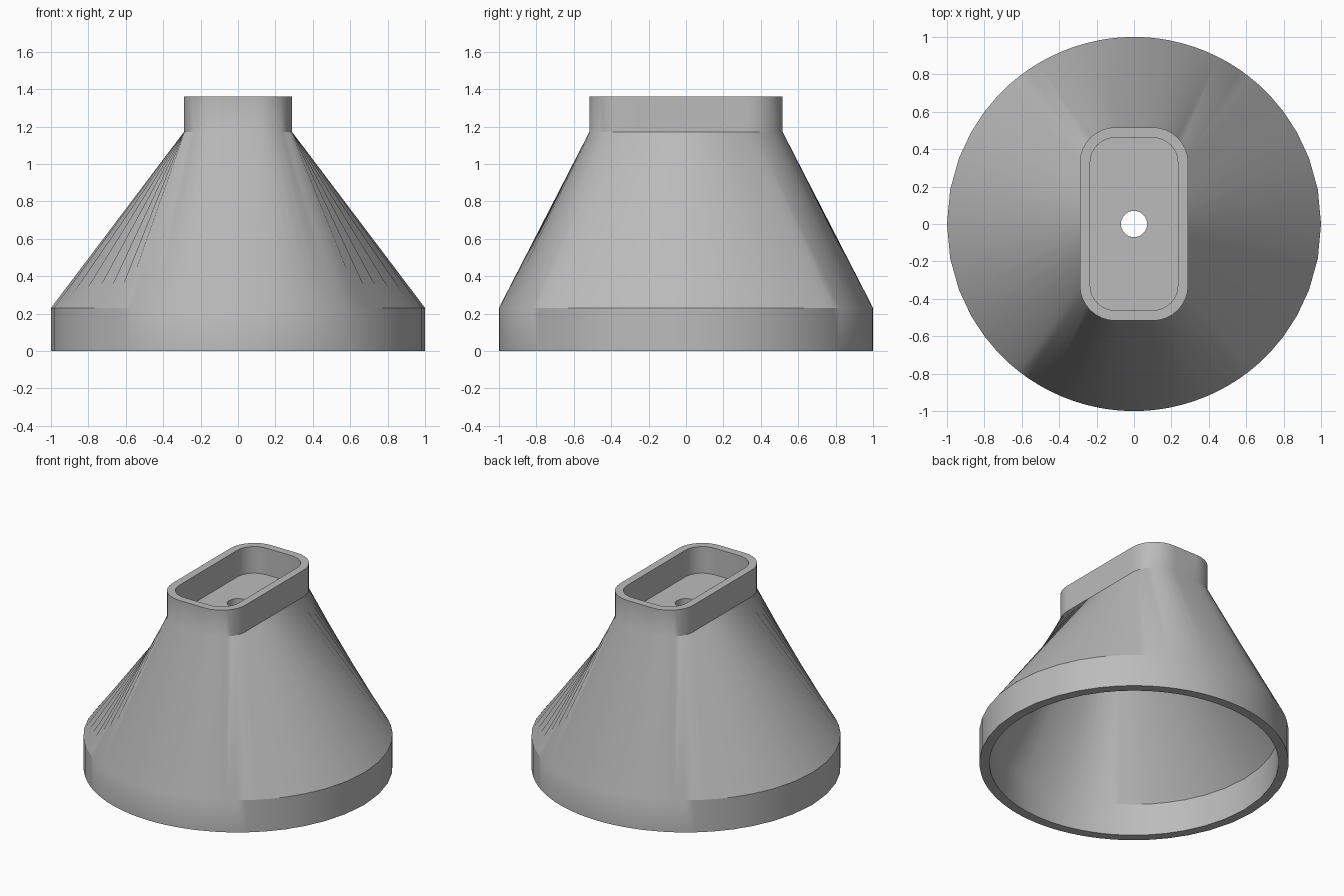
import bpy, bmesh
from math import radians, pi, cos, sin, atan2
from mathutils import Vector

cube = bpy.data.objects.get("Cube")
if cube:
    bpy.data.objects.remove(cube, do_unlink=True)

ARC = 8            # segments in each rounded corner
STRAIGHT = 12      # segments along each straight side


def rounded_rect(half_x, half_y, radius):
    """Outline of a rounded rectangle, anticlockwise, evenly split per side."""
    arcs = []
    for k, (sx, sy) in enumerate(((1, 1), (-1, 1), (-1, -1), (1, -1))):
        centre = Vector((sx * (half_x - radius), sy * (half_y - radius)))
        angles = [(k + i / ARC) * pi / 2 for i in range(ARC + 1)]
        arcs.append([centre + radius * Vector((cos(a), sin(a))) for a in angles])
    points = []
    for k, arc in enumerate(arcs):
        nxt = arcs[(k + 1) % 4][0]
        points += arc
        points += [arc[-1].lerp(nxt, i / STRAIGHT) for i in range(1, STRAIGHT)]
    return points


# Outlines of the neck, its pocket, and circles matched to them by direction
outer = rounded_rect(0.29, 0.517, 0.19)
inner = rounded_rect(0.235, 0.462, 0.135)
directions = [atan2(p.y, p.x) for p in outer]


def circle(radius):
    return [Vector((radius * cos(a), radius * sin(a))) for a in directions]


# Closed chain of rings: hole, pocket, neck, flared body, base band, inside shell
rings = [
    (circle(0.07), 1.17), (inner, 1.17), (inner, 1.36),
    (outer, 1.36), (outer, 1.17), (circle(1.0), 0.23),
    (circle(1.0), 0.0), (circle(0.935), 0.0), (circle(0.935), 0.23),
    (inner, 1.11), (circle(0.07), 1.11),
]

bm = bmesh.new()
loops = [[bm.verts.new((p.x, p.y, z)) for p in pts] for pts, z in rings]
for a, b in zip(loops, loops[1:] + loops[:1]):
    n = len(a)
    for i in range(n):
        j = (i + 1) % n
        bm.faces.new((a[i], a[j], b[j], b[i]))
bmesh.ops.recalc_face_normals(bm, faces=bm.faces)
mesh = bpy.data.meshes.new("funnel_adapter")
bm.to_mesh(mesh)
bm.free()

# Plain grey material
grey = bpy.data.materials.new("mid_grey")
grey.use_nodes = True
colour = (0.5, 0.5, 0.5, 1.0)
grey.diffuse_color = colour
grey.node_tree.nodes["Principled BSDF"].inputs["Base Color"].default_value = colour
mesh.materials.append(grey)

adapter = bpy.data.objects.new("funnel_adapter", mesh)
bpy.context.collection.objects.link(adapter)
bpy.ops.object.select_all(action='DESELECT')
adapter.select_set(True)
bpy.context.view_layer.objects.active = adapter
bpy.ops.object.shade_smooth_by_angle(angle=radians(30))
